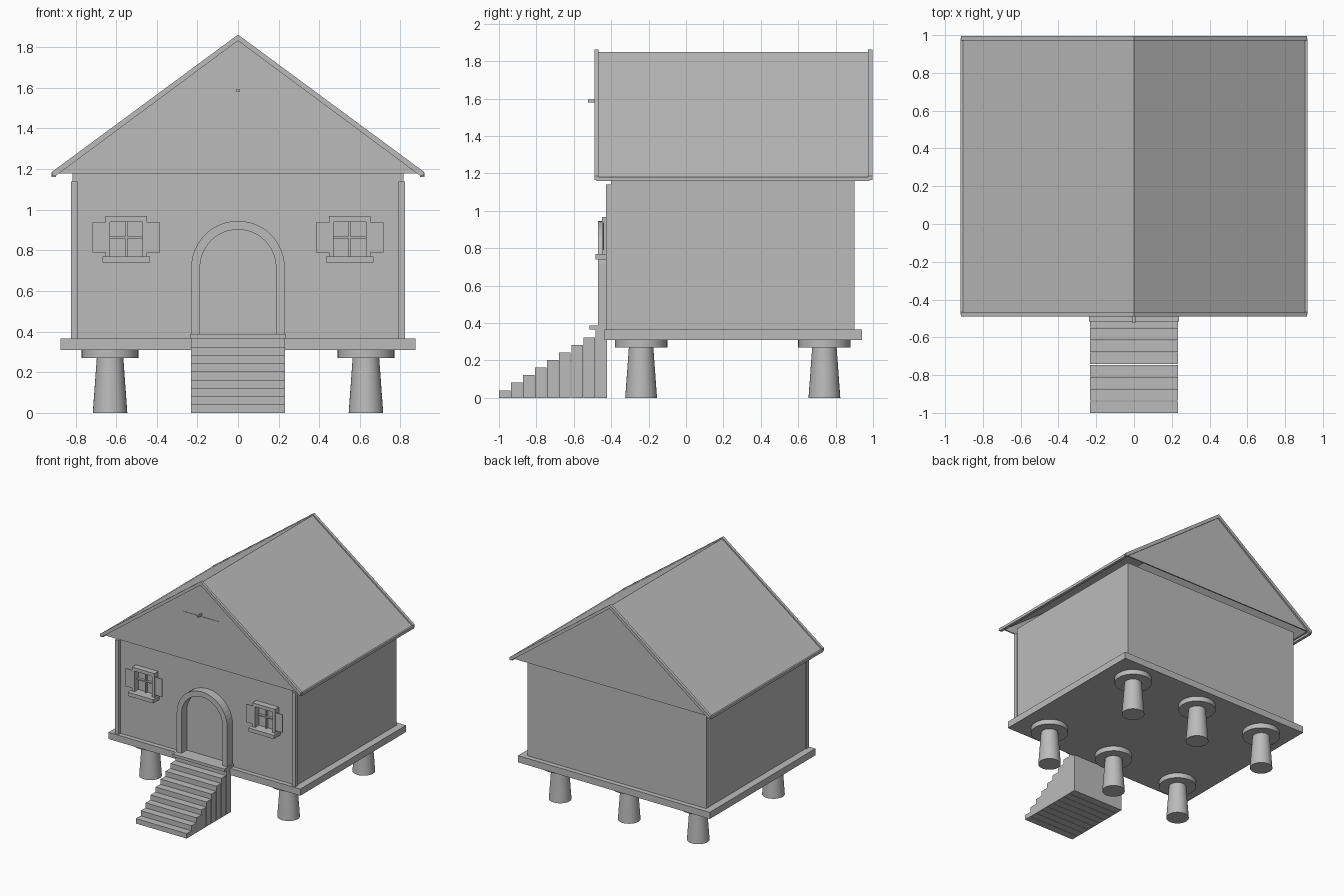
import bpy, bmesh, math
from mathutils import Matrix

cube = bpy.data.objects.get("Cube")
if cube:
    bpy.data.objects.remove(cube, do_unlink=True)

grey = bpy.data.materials.new("plain_grey")
grey.use_nodes = True
grey.diffuse_color = (0.5, 0.5, 0.5, 1)
grey.node_tree.nodes["Principled BSDF"].inputs["Base Color"].default_value = (0.5, 0.5, 0.5, 1)


def finish(name, bm):
    bmesh.ops.recalc_face_normals(bm, faces=bm.faces)
    mesh = bpy.data.meshes.new(name)
    bm.to_mesh(mesh)
    bm.free()
    mesh.materials.append(grey)
    obj = bpy.data.objects.new(name, mesh)
    bpy.context.collection.objects.link(obj)
    return obj


def box(name, x, y, z):
    """Box from (min, max) pairs on each axis."""
    bm = bmesh.new()
    bmesh.ops.create_cube(bm, size=1)
    for v in bm.verts:
        v.co = [sum(r) / 2 + c * (r[1] - r[0]) for c, r in zip(v.co, (x, y, z))]
    return finish(name, bm)


def extrude_profile(name, points, y0, y1):
    """Prism from an x-z outline, running along y."""
    bm = bmesh.new()
    face = bm.faces.new([bm.verts.new((x, y0, z)) for x, z in points])
    out = bmesh.ops.extrude_face_region(bm, geom=[face])
    verts = [g for g in out["geom"] if isinstance(g, bmesh.types.BMVert)]
    bmesh.ops.translate(bm, verts=verts, vec=(0, y1 - y0, 0))
    return finish(name, bm)


def cone(name, x, y, z0, z1, r0, r1):
    bm = bmesh.new()
    bmesh.ops.create_cone(bm, cap_ends=True, segments=32, radius1=r0, radius2=r1, depth=z1 - z0,
                          matrix=Matrix.Translation((x, y, (z0 + z1) / 2)))
    obj = finish(name, bm)
    bpy.ops.object.select_all(action="DESELECT")
    obj.select_set(True)
    bpy.context.view_layer.objects.active = obj
    bpy.ops.object.shade_smooth_by_angle(angle=math.radians(40))


def span(centre, half):
    return (centre - half, centre + half)


# Stilts: three across, two deep
for x in (-0.63, 0, 0.63):
    for y in (-0.24, 0.74):
        cone("stilt", x, y, 0, 0.275, 0.085, 0.065)
        cone("stilt_cap", x, y, 0.27, 0.31, 0.14, 0.14)

# Platform and walls
WALL_Y = -0.40
box("platform", (-0.875, 0.875), (-0.437, 0.94), (0.31, 0.365))
box("walls", (-0.815, 0.815), (WALL_Y, 0.90), (0.365, 1.18))

# Stairs
STEPS = 9
depth = 0.58 / STEPS
for i in range(STEPS):
    y = -1 + i * depth
    box("step", (-0.232, 0.232), (y, y + depth - 0.003), (0, 0.0405 * (i + 1)))
box("threshold", (-0.237, 0.237), (-0.515, WALL_Y), (0.365, 0.388))

# Arched door surround
ARCH_Z = 0.715
angles = [math.pi * i / 24 for i in range(25)]
ring = [(0.23 * math.cos(a), ARCH_Z + 0.23 * math.sin(a)) for a in angles]
ring += [(0.187 * math.cos(a), ARCH_Z + 0.187 * math.sin(a)) for a in reversed(angles)]
extrude_profile("door_arch", ring, -0.47, WALL_Y)

for side in (-1, 1):
    def mirrored(a, b):
        return tuple(sorted((side * a, side * b)))

    box("door_jamb", mirrored(0.187, 0.23), (-0.47, WALL_Y), (0.37, ARCH_Z))
    box("corner_post", mirrored(0.79, 0.822), (-0.427, -0.395), (0.365, 1.14))

    # Window frame, sill, glazing bars and shutters
    cx = side * 0.55
    box("window_lintel", span(cx, 0.102), (-0.45, WALL_Y), (0.94, 0.968))
    box("window_sill", span(cx, 0.116), (-0.485, WALL_Y), (0.74, 0.77))
    for s in (-1, 1):
        box("window_stile", span(cx + s * 0.091, 0.011), (-0.45, WALL_Y), (0.77, 0.94))
        box("shutter", span(cx + s * 0.133, 0.033), (-0.444, -0.438), (0.79, 0.938))
    box("glazing_bar_upright", span(cx, 0.005), (-0.42, WALL_Y), (0.77, 0.94))
    box("glazing_bar_cross", span(cx, 0.08), (-0.42, WALL_Y), (0.858, 0.868))

    # Roof slope, eave strip and barge boards
    slope = [(0, 1.85), (side * 0.91, 1.178), (side * 0.885, 1.178), (0, 1.83)]
    extrude_profile("roof_slope", slope, -0.475, 0.98)
    box("eave_strip", mirrored(0.896, 0.918), (-0.478, 0.982), (1.16, 1.182))
    board = [(0, 1.862), (side * 0.915, 1.187), (side * 0.915, 1.165), (side * 0.9, 1.165), (0, 1.832)]
    for y0, y1 in ((-0.49, -0.467), (0.972, 0.996)):
        extrude_profile("barge_board", board, y0, y1)

# Gable ends, hung out at the roof edge
gable = [(-0.89, 1.178), (0.89, 1.178), (0, 1.84)]
for y0, y1 in ((-0.476, -0.466), (0.973, 0.983)):
    extrude_profile("gable", gable, y0, y1)

# Loft hatch and its peg
box("loft_hatch", (-0.162, 0.162), (-0.48, -0.474), (1.247, 1.57))
box("hatch_peg", (-0.007, 0.007), (-0.525, -0.47), (1.58, 1.594))
